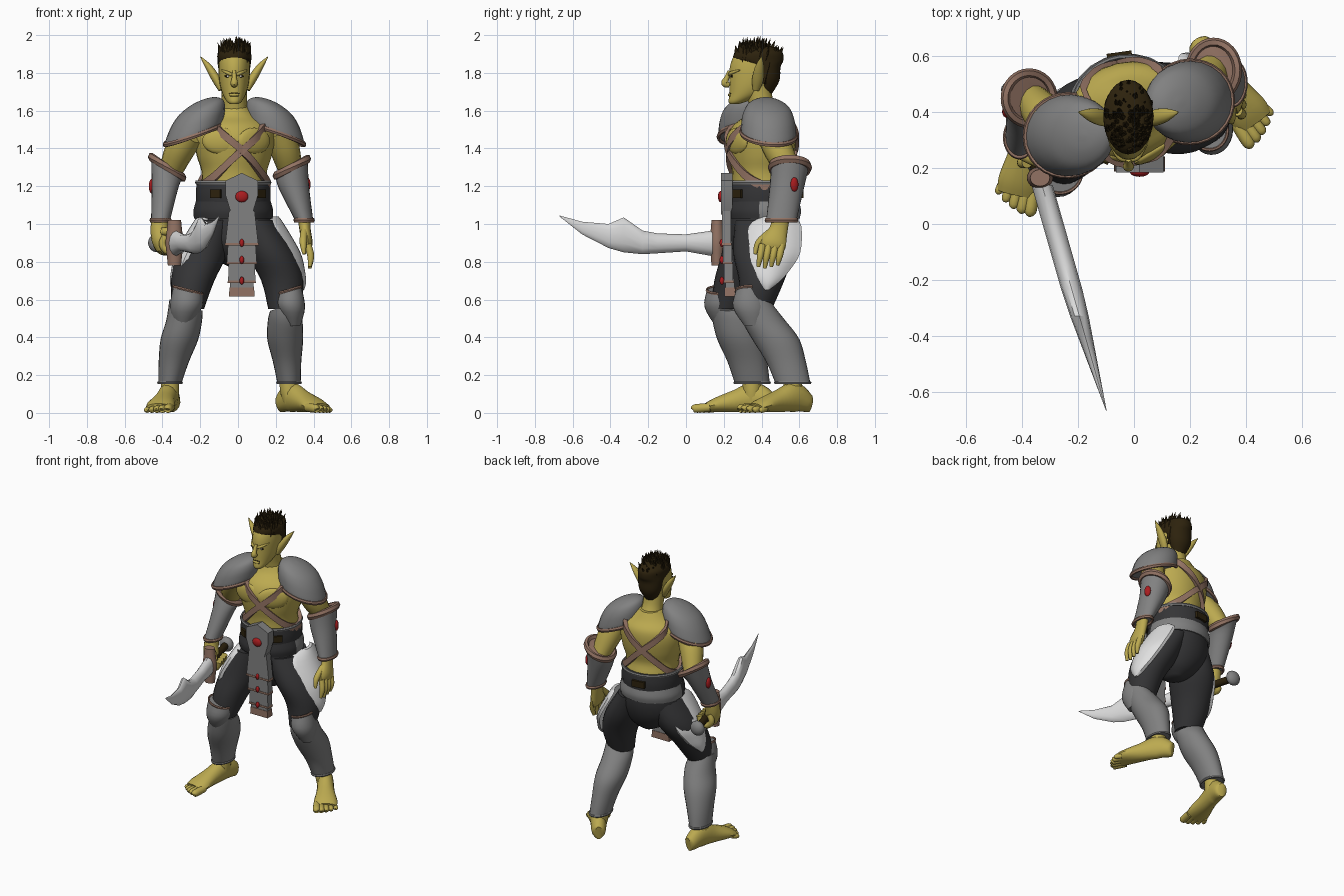
import bpy, bmesh, math, random
from math import sin, cos, pi, radians
from mathutils import Vector, Matrix

if bpy.data.objects.get("Cube"):
    bpy.data.objects.remove(bpy.data.objects["Cube"])
random.seed(4)
made = []


def material(name, r, g, b):
    m = bpy.data.materials.new(name)
    m.use_nodes = True
    m.diffuse_color = (r, g, b, 1)
    m.node_tree.nodes["Principled BSDF"].inputs["Base Color"].default_value = (r, g, b, 1)
    return m


skin_mat = material("yellow skin", 0.5, 0.4, 0.08)
steel = material("grey steel", 0.22, 0.22, 0.22)
pale = material("pale metal", 0.75, 0.75, 0.75)
leather = material("brown leather", 0.29, 0.17, 0.125)
cloth = material("black cloth", 0.035, 0.035, 0.037)
hair_mat = material("dark brown hair", 0.026, 0.016, 0.004)
ruby = material("red gem", 0.4, 0.012, 0.014)


def finish(name, bm, mat):
    bmesh.ops.recalc_face_normals(bm, faces=bm.faces)
    mesh = bpy.data.meshes.new(name)
    bm.to_mesh(mesh)
    bm.free()
    mesh.materials.append(mat)
    ob = bpy.data.objects.new(name, mesh)
    bpy.context.collection.objects.link(ob)
    made.append(ob)
    return ob


def skin(name, rings, mat, closed=False):
    """Bridge a row of point rings into one surface."""
    bm = bmesh.new()
    rows = [[bm.verts.new(p) for p in ring] for ring in rings]
    n = len(rows[0])
    pairs = list(zip(rows, rows[1:])) + ([(rows[-1], rows[0])] if closed else [])
    for a, b in pairs:
        for i in range(n):
            bm.faces.new((a[i], a[(i + 1) % n], b[(i + 1) % n], b[i]))
    if not closed:
        bm.faces.new(rows[0])
        bm.faces.new(rows[-1])
    return finish(name, bm, mat)


def smooth_keys(keys, steps=4):
    """Catmull-Rom interpolation of key tuples."""
    out = []
    k = [keys[0]] + list(keys) + [keys[-1]]
    for before, start, end, after in zip(k, k[1:], k[2:], k[3:]):
        for t in (s / steps for s in range(steps)):
            out.append([q + 0.5 * t * (r - p + t * (2 * p - 5 * q + 4 * r - w + t * (3 * (q - r) + w - p)))
                        for p, q, r, w in zip(before, start, end, after)])
    return out + [list(keys[-1])]


def ellipse_point(key, a, yaw=0, grow=0):
    x, y, z, rx, ry = key[:5]
    tilt = key[5] if len(key) > 5 else 0
    u, v = (rx + grow) * cos(a), (ry + grow) * sin(a)
    w = radians(yaw)
    return Vector((x + u * cos(w) - v * sin(w), y + u * sin(w) + v * cos(w), z + tilt * cos(a)))


def loft(name, keys, mat, yaw=0, n=24):
    """Stack of level ellipses: x, y, z, rx, ry and optional tilt."""
    return skin(name, [[ellipse_point(k, 2 * pi * i / n, yaw) for i in range(n)]
                       for k in smooth_keys(keys)], mat)


def tube(name, keys, mat, flat=1.0, n=14, ref=(0, 0, 1)):
    """Round or flattened limb along a path: x, y, z, radius, optional second radius."""
    pts = smooth_keys(keys)
    rings = []
    for i, k in enumerate(pts):
        t = Vector(pts[min(i + 1, len(pts) - 1)][:3]) - Vector(pts[max(i - 1, 0)][:3])
        u = t.cross(Vector(ref)).normalized()
        v = u.cross(t).normalized()
        b = k[4] if len(k) > 4 else k[3] * flat
        rings.append([Vector(k[:3]) + u * k[3] * cos(2 * pi * j / n) + v * b * sin(2 * pi * j / n)
                      for j in range(n)])
    return skin(name, rings, mat)


def trim(name, key, r, mat=leather, yaw=0, n=32):
    """Rolled edge around a level ellipse."""
    rings = []
    for i in range(n):
        a = 2 * pi * i / n
        rings.append([ellipse_point(key, a, yaw, r * cos(b)) + Vector((0, 0, 1.4 * r * sin(b)))
                      for b in (j * pi / 3 for j in range(6))])
    return skin(name, rings, mat, closed=True)


def ball(name, centre, size, mat, yaw=0):
    bm = bmesh.new()
    m = Matrix.Translation(centre) @ Matrix.Rotation(radians(yaw), 4, "Z") @ Matrix.Diagonal((*size, 1))
    bmesh.ops.create_uvsphere(bm, u_segments=20, v_segments=12, radius=1, matrix=m)
    return finish(name, bm, mat)


def plate(name, outline, depth, matrix, mat):
    """Flat outline in local x, z with thickness along local y."""
    return skin(name, [[matrix @ Vector((x, y, z)) for x, z in outline] for y in (-depth, depth)], mat)


def ring_at(keys, z):
    for a, b in zip(keys, keys[1:]):
        if a[2] <= z <= b[2]:
            t = (z - a[2]) / (b[2] - a[2])
            return [p + t * (q - p) for p, q in zip(a, b)]
    return keys[-1]


# Torso, neck and chest muscles
YAW = 13
torso = [(-0.02, 0.41, 1.1, 0.19, 0.17), (-0.02, 0.41, 1.2, 0.175, 0.165), (-0.02, 0.4, 1.28, 0.175, 0.155),
         (-0.02, 0.4, 1.36, 0.2, 0.17), (-0.02, 0.4, 1.45, 0.215, 0.18), (-0.02, 0.41, 1.52, 0.2, 0.16),
         (-0.02, 0.42, 1.57, 0.13, 0.11), (-0.02, 0.42, 1.62, 0.07, 0.08)]
loft("torso", torso, skin_mat, YAW)
tube("neck", [(-0.02, 0.43, 1.53, 0.09), (-0.02, 0.4, 1.63, 0.068), (-0.02, 0.38, 1.73, 0.07)], skin_mat, ref=(0, 1, 0))
for side, x, y, turn in (("left", 0.085, 0.27, 33), ("right", -0.09, 0.246, -5)):
    ball(side + "_pectoral", (x, y, 1.44), (0.1, 0.027, 0.07), skin_mat, turn)

# Crossed chest straps following the torso
for side, sgn in (("left", 1), ("right", -1)):
    rings = []
    for i in range(48):
        a = 2 * pi * i / 48
        z = 1.39 + sgn * 0.19 * cos(a)
        k = ring_at(torso, z)
        rings.append([ellipse_point(k, a, YAW, g) + Vector((0, 0, h))
                      for g, h in ((-0.01, -0.025), (0.018, -0.025), (0.018, 0.025), (-0.01, 0.025))])
    skin(side + "_strap", rings, leather, closed=True)

# Head, face, ears
HX = -0.02
head = [(HX, 0.255, 1.635, 0.022, 0.022), (HX, 0.275, 1.65, 0.04, 0.05), (HX, 0.32, 1.69, 0.062, 0.09),
        (HX, 0.355, 1.75, 0.078, 0.125), (HX, 0.365, 1.83, 0.083, 0.133), (HX, 0.37, 1.89, 0.075, 0.115),
        (HX, 0.37, 1.92, 0.04, 0.07)]
loft("head", head, skin_mat)


def face(dx, z, out=0.0):
    k = ring_at(head, z)
    return (HX + dx, k[1] - k[4] * math.sqrt(1 - (dx / k[3]) ** 2) - out, z)


tube("nose", [(*face(0, 1.81), 0.01), (*face(0, 1.775, 0.014), 0.013), (*face(0, 1.745, 0.024), 0.02),
              (*face(0, 1.735, 0), 0.012)], skin_mat, ref=(1, 0, 0))
tube("mouth", [(*face(d, 1.695 - abs(d) / 6), 0.0025) for d in (-0.026, 0, 0.026)], hair_mat)
tube("lower_lip", [(*face(d, 1.684), 0.008) for d in (-0.022, 0, 0.022)], skin_mat)
for side, s in (("left", 1), ("right", -1)):
    tube(side + "_brow", [(*face(s * 0.012, 1.79, 0.003), 0.008), (*face(s * 0.035, 1.8, 0.004), 0.009),
                          (*face(s * 0.066, 1.815), 0.004)], skin_mat)
    ball(side + "_eye", face(s * 0.034, 1.783), (0.017, 0.005, 0.007), hair_mat)
    ball(side + "_pupil", face(s * 0.034, 1.782, 0.003), (0.006, 0.004, 0.005), pale)
    tube(side + "_ear", [(HX + s * 0.07, 0.37, 1.71, 0.018), (HX + s * 0.095, 0.38, 1.765, 0.03),
                         (HX + s * 0.135, 0.39, 1.83, 0.024), (HX + s * 0.178, 0.4, 1.885, 0.003)], skin_mat, 0.75, ref=(1, 0, 0))

# Hair cap and swept spikes
loft("hair_cap", [(HX, 0.42, 1.69, 0.04, 0.035), (HX, 0.425, 1.76, 0.075, 0.07), (HX, 0.42, 1.83, 0.085, 0.08),
                  (HX, 0.385, 1.865, 0.089, 0.13), (HX, 0.385, 1.91, 0.086, 0.125), (HX, 0.385, 1.94, 0.05, 0.08)], hair_mat)
bm = bmesh.new()
for i in range(130):
    a, f = random.uniform(0, 2 * pi), math.sqrt(random.random())
    out = Vector((cos(a) * f, sin(a) * f, 0))
    drop = 0.03 * f * f + (0.11 * random.random() * f if out.y > 0.3 else 0.0)
    base = Vector((HX + 0.08 * out.x, 0.38 + 0.115 * out.y, 1.94 - drop))
    aim = Vector((0.3 * out.x, 0.35 * out.y + 0.2, 1)).to_track_quat("Z", "Y").to_matrix().to_4x4()
    bmesh.ops.create_cone(bm, segments=5, radius1=0.025, radius2=0, depth=random.uniform(0.07, 0.12), cap_ends=True,
                          matrix=Matrix.Translation(base) @ aim)
finish("hair_spikes", bm, hair_mat)

# Shoulder armour: leaning domes with rolled edges
for side, s, cx, cy, lean in (("left", 1, 0.2, 0.437, 0.035), ("right", -1, -0.237, 0.317, 0.05)):
    keys = [(cx - s * lean * h, cy, 1.475 + 0.175 * h, 0.152 * r, 0.145 * r, -s * 0.055 * r)
            for r, h in ((1, 0), (1, 0.2), (0.93, 0.55), (0.75, 0.83), (0.4, 1), (0.05, 1.05))]
    loft(side + "_shoulder_plate", keys, steel, YAW)
    trim(side + "_shoulder_trim", keys[0], 0.01, yaw=YAW)

# Arms: bare upper arm, forearm guard, cuffs and gem
arms = (("left", 25, [(0.21, 0.44, 1.5, 0.075), (0.25, 0.49, 1.39, 0.078), (0.28, 0.55, 1.27, 0.06)],
         [(0.285, 0.55, 1.3, 0.085, 0.1, 0.045), (0.295, 0.535, 1.2, 0.08, 0.092, 0.01), (0.35, 0.505, 1.02, 0.048, 0.08, 0)]),
        ("right", 178, [(-0.25, 0.33, 1.48, 0.075), (-0.31, 0.38, 1.39, 0.078), (-0.36, 0.44, 1.27, 0.06)],
         [(-0.375, 0.45, 1.3, 0.085, 0.09, -0.055), (-0.385, 0.4, 1.2, 0.072, 0.085, 0), (-0.41, 0.31, 1.02, 0.05, 0.07, 0)]))
for side, gem, upper, guard in arms:
    tube(side + "_upper_arm", upper, skin_mat, ref=(0, 1, 0))
    loft(side + "_forearm_guard", guard, steel)
    x, y, z, rx, ry, tilt = guard[0]
    loft(side + "_elbow_lining", [(x, y, z + d, rx - d, ry - d, tilt) for d in (0, 0.006)], leather)
    trim(side + "_elbow_cuff", guard[0], 0.017)
    trim(side + "_wrist_cuff", guard[-1], 0.009)
    ball(side + "_arm_gem", ellipse_point(guard[1], radians(gem)), (0.015, 0.022, 0.038), ruby, gem)

# Left hand, open
tube("left_palm", [(0.35, 0.505, 1.04, 0.035, 0.045), (0.355, 0.49, 0.97, 0.03, 0.05), (0.365, 0.465, 0.9, 0.03, 0.068),
                   (0.365, 0.455, 0.865, 0.02, 0.062)], skin_mat, ref=(0, 1, 0))
for i in range(4):
    y, low = 0.405 + 0.034 * i, 0.765 + 0.008 * abs(i - 1)
    tube("left_finger", [(0.37, y, 0.89, 0.019), (0.385, y - 0.012, 0.83, 0.018), (0.38, y - 0.022, low, 0.009)],
         skin_mat, ref=(0, 1, 0))
tube("left_thumb", [(0.35, 0.45, 0.96, 0.02), (0.345, 0.385, 0.9, 0.019), (0.35, 0.365, 0.84, 0.009)], skin_mat, ref=(1, 0, 0))


# Sword: curved blade, guard, grip, pommel
def sword_x(y):
    return -0.325 + (0.125 - y) * 0.285


stations = ((0.14, 0.965, 0.83), (0, 0.945, 0.855), (-0.15, 0.95, 0.845), (-0.23, 0.965, 0.84),
            (-0.33, 1.035, 0.85), (-0.41, 1.0, 0.873), (-0.55, 1.012, 0.945), (-0.67, 1.045, 1.04))
skin("blade", [[(sword_x(y) + t * cos(a), y, (top + low + (top - low) * sin(a)) / 2)
                for a in (pi * j / 6 for j in range(12))]
               for y, top, low in stations for t in [0.038 * min(1, (y + 0.68) / 0.4)]], pale)
loft("sword_guard", [(sword_x(0.165), 0.165, z, r, r * 0.85) for z, r in ((0.78, 0.035), (0.83, 0.04), (0.9, 0.047), (0.97, 0.04), (1.02, 0.035))], leather)
tube("sword_grip", [(sword_x(y), y, 0.9, 0.024) for y in (0.16, 0.32, 0.46)], hair_mat)
ball("sword_pommel", (sword_x(0.48), 0.48, 0.9), (0.05, 0.035, 0.05), steel)

# Right hand, closed around the grip
tube("right_palm", [(-0.41, 0.31, 1.05, 0.045), (-0.415, 0.295, 0.97, 0.048), (-0.405, 0.28, 0.91, 0.05),
                    (-0.395, 0.275, 0.86, 0.035)], skin_mat, ref=(0, 1, 0))
for i in range(4):
    y = 0.22 + 0.036 * i
    tube("right_finger", [(sword_x(y) + 0.048 * cos(a), y, 0.9 + 0.048 * sin(a), 0.02)
                          for a in (radians(d) for d in (130, 190, 250, 310, 370))], skin_mat, ref=(0, 1, 0))
tube("right_thumb", [(-0.4, 0.25, 0.96, 0.022), (-0.35, 0.225, 0.955, 0.02), (-0.325, 0.22, 0.91, 0.01)], skin_mat, ref=(0, 1, 0))

# Trousers, hip band and belt
BX, BY = -0.025, 0.41
loft("trouser_seat", [(BX, BY, 1.12, 0.19, 0.18), (BX, BY, 1.0, 0.205, 0.185), (BX, 0.4, 0.9, 0.185, 0.17),
                      (-0.01, 0.4, 0.82, 0.12, 0.12), (0, 0.4, 0.77, 0.04, 0.05)], cloth, 8)
band = loft("hip_band", [(BX, BY, 1.03, 0.21, 0.193), (BX, BY, 1.07, 0.213, 0.2), (BX, BY, 1.12, 0.2, 0.19)], cloth, 8)
band.data.materials.append(steel)
for p in band.data.polygons:
    p.material_index = int(p.center.y > BY - 0.04)
belt = [(BX, BY, 1.1, 0.197, 0.19), (BX, BY, 1.16, 0.2, 0.195), (BX, BY, 1.22, 0.195, 0.19)]
loft("belt", belt, cloth, 8)
trim("belt_top_trim", belt[-1], 0.008, steel, 8)
for deg, w in ((235, 0.03), (308, 0.03), (90, 0.045)):
    p = ellipse_point(belt[1], radians(deg), 8)
    rot = Matrix.Rotation(radians(deg + 98), 4, "Z")
    plate("belt_pouch", [(-w, -0.022), (w, -0.022), (w, 0.022), (-w, 0.022)], 0.012, Matrix.Translation(p) @ rot, hair_mat)

# Buckle and overlapping front plates
TX = 0.02
plate("buckle", [(-0.055, -0.1), (0.055, -0.1), (0.085, 0.0), (0.085, 0.08), (0, 0.12), (-0.085, 0.08), (-0.085, 0.0)], 0.03,
      Matrix.Translation((TX, 0.215, 1.15)), steel)
ball("buckle_gem", (TX, 0.185, 1.145), (0.034, 0.016, 0.03), ruby)
for i, (top, low, wide, thin) in enumerate(((1.07, 0.89, 0.068, 0.088), (0.91, 0.79, 0.072, 0.08), (0.81, 0.69, 0.068, 0.073), (0.71, 0.62, 0.062, 0.065))):
    shift = Matrix.Translation((TX, 0.214 + 0.006 * i, 0))
    plate("front_plate", [(-thin, low), (thin, low), (wide, top), (-wide, top)], 0.024, shift, steel)
    band_top = low + (0.045 if i == 3 else 0.01)
    plate("front_plate_trim", [(-thin - 0.003, low - 0.003), (thin + 0.003, low - 0.003), (thin, band_top), (-thin, band_top)],
          0.027, shift, leather)
for z in (0.9, 0.81, 0.7):
    ball("front_gem", (TX, 0.19, z), (0.012, 0.012, 0.021), ruby)

# Pale hip plates curving round the thighs: height, reach, half depth, middle
rows = ((1.04, 0.215, 0.08, 0.49), (0.99, 0.25, 0.14, 0.47), (0.85, 0.33, 0.145, 0.46), (0.75, 0.355, 0.105, 0.44),
        (0.69, 0.36, 0.055, 0.435), (0.65, 0.35, 0.01, 0.43))
for side, s, back in (("left", 1, 0.0), ("right", -1, -0.12)):
    rings = []
    for z, reach, half, mid in smooth_keys(rows):
        arc = [(reach - 0.06 * u * u * half / 0.14, mid + back + half * u) for u in (j / 5 - 1 for j in range(11))]
        rings.append([(s * x, y, z) for x, y in arc] + [(s * (x - 0.022), y, z) for x, y in reversed(arc)])
    skin(side + "_hip_plate", rings, pale)

# Legs: thighs, greaves, knee guards
legs = (("left", [(0.08, 0.42, 1.02, 0.11, 0.16), (0.17, 0.41, 0.85, 0.13, 0.16), (0.235, 0.4, 0.7, 0.112, 0.12), (0.245, 0.37, 0.55, 0.085, 0.085)],
         [(0.255, 0.37, 0.57, 0.085, 0.09, 0.03), (0.25, 0.41, 0.49, 0.092, 0.115, 0), (0.25, 0.475, 0.39, 0.095, 0.125, 0), (0.26, 0.53, 0.27, 0.075, 0.105, 0), (0.27, 0.565, 0.16, 0.062, 0.093, 0)],
         [(0.27, 0.335, 0.65, 0.065, 0.07, 0.02), (0.28, 0.34, 0.56, 0.075, 0.092, 0), (0.295, 0.36, 0.46, 0.035, 0.05, 0)]),
        ("right", [(-0.12, 0.38, 1.02, 0.11, 0.16), (-0.19, 0.35, 0.85, 0.138, 0.16), (-0.24, 0.28, 0.7, 0.115, 0.13), (-0.265, 0.22, 0.55, 0.085, 0.085)],
         [(-0.275, 0.22, 0.57, 0.088, 0.09, -0.03), (-0.285, 0.25, 0.49, 0.095, 0.11, 0), (-0.31, 0.285, 0.39, 0.1, 0.12, 0), (-0.34, 0.325, 0.27, 0.08, 0.105, 0), (-0.36, 0.35, 0.16, 0.062, 0.093, 0)],
         [(-0.265, 0.185, 0.65, 0.078, 0.075, -0.02), (-0.275, 0.19, 0.56, 0.085, 0.092, 0), (-0.29, 0.205, 0.46, 0.045, 0.05, 0)]))
for side, thigh, greave, knee in legs:
    loft(side + "_trouser_leg", thigh, cloth)
    loft(side + "_greave", greave, steel)
    loft(side + "_knee_guard", knee, steel)
    trim(side + "_knee_trim", knee[0], 0.006)
    trim(side + "_greave_edge", greave[-1], 0.006, steel)


# Bare feet with five toes
def foot(side, heel, toe, inner, ankle):
    h, t = Vector((*heel, 0)), Vector((*toe, 0))
    d = (t - h).normalized()
    w = Vector((-d.y, d.x, 0)) * inner
    keys = []
    for f, z, a in ((0, 0.05, 0.025), (0.05, 0.055, 0.045), (0.25, 0.082, 0.052), (0.5, 0.062, 0.058), (0.75, 0.041, 0.075), (0.88, 0.026, 0.07)):
        p = h + (t - h) * f
        keys.append((p.x, p.y, z, a, z * 0.96))
    tube(side + "_foot", keys, skin_mat)
    tube(side + "_ankle", [(*ankle, 0.24, 0.048), (*ankle, 0.13, 0.05), (*(h + (t - h) * 0.28).xy, 0.06, 0.05)], skin_mat, ref=(1, 0, 0))
    for i in range(5):
        r = 0.023 - 0.002 * i
        a = h + (t - h) * 0.8 + w * (0.056 - 0.028 * i)
        b = h + (t - h) * (1.0 - 0.014 * i * i / 2) + w * (0.06 - 0.031 * i)
        tube(side + "_toe", [(a.x, a.y, r + 0.006, r), (b.x, b.y, r, r), (*(b + d * 0.012).xy, r * 0.8, r * 0.4)], skin_mat)


foot("left", (0.225, 0.655), (0.46, 0.325), -1, (0.27, 0.565))
foot("right", (-0.345, 0.465), (-0.43, 0.06), 1, (-0.36, 0.35))

# Smooth shading with crisp edges
bpy.ops.object.select_all(action="DESELECT")
for ob in made:
    ob.select_set(True)
bpy.context.view_layer.objects.active = made[0]
bpy.ops.object.shade_smooth_by_angle(angle=radians(42))
